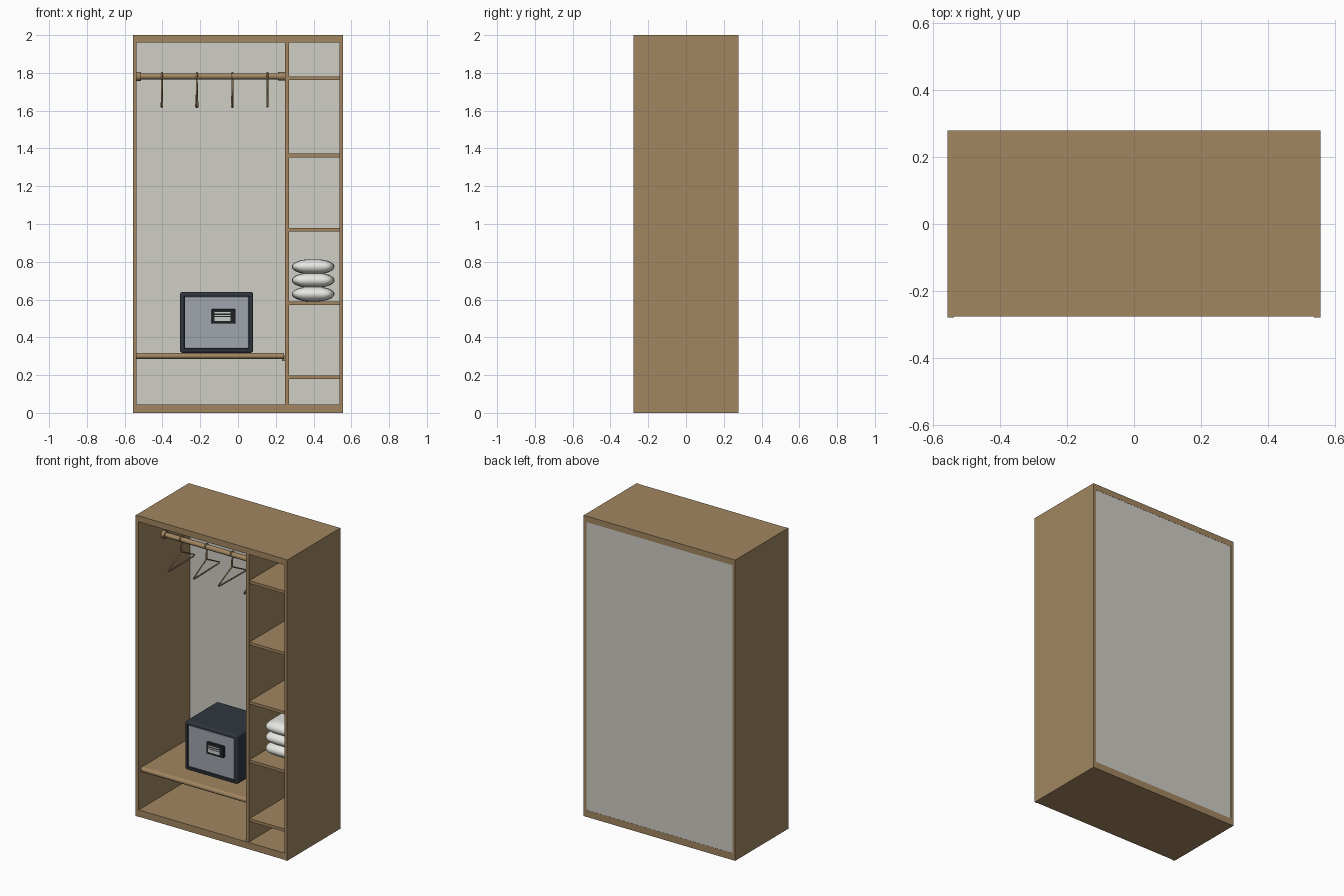
import bpy, bmesh, math
from mathutils import Vector

if "Cube" in bpy.data.objects:
    bpy.data.objects.remove(bpy.data.objects["Cube"])


def mat(name, rgb):
    m = bpy.data.materials.new(name)
    m.diffuse_color = (*rgb, 1)
    m.use_nodes = True
    m.node_tree.nodes["Principled BSDF"].inputs["Base Color"].default_value = m.diffuse_color
    return m


WOOD = mat("oak wood", (0.36, 0.24, 0.12))
BACK = mat("pale grey board", (0.62, 0.61, 0.56))
TOWEL = mat("white towel", (0.80, 0.81, 0.76))
DARK = mat("dark steel", (0.030, 0.037, 0.050))
DOOR = mat("grey steel", (0.35, 0.38, 0.42))
BLACK = mat("black plastic", (0.014, 0.016, 0.019))
LIGHT = mat("display grey", (0.60, 0.61, 0.60))


def finish(bm, name, m, smooth=False):
    bmesh.ops.recalc_face_normals(bm, faces=bm.faces)
    me = bpy.data.meshes.new(name)
    bm.to_mesh(me)
    bm.free()
    me.materials.append(m)
    if smooth:
        me.shade_smooth()
    ob = bpy.data.objects.new(name, me)
    bpy.context.collection.objects.link(ob)
    return ob


def box(name, x, y, z, m, bevel=0, segs=3):
    bm = bmesh.new()
    bmesh.ops.create_cube(bm, size=1)
    for v in bm.verts:
        v.co = [a[0] if c < 0 else a[1] for c, a in zip(v.co, (x, y, z))]
    ob = finish(bm, name, m)
    if bevel:
        b = ob.modifiers.new("bevel", 'BEVEL')
        b.width, b.segments = bevel, segs
    return ob


def rod(name, x0, x1, y, z, r, m):
    bm = bmesh.new()
    bmesh.ops.create_cone(bm, cap_ends=True, segments=24, radius1=r, radius2=r, depth=x1 - x0)
    for v in bm.verts:
        v.co = Vector((v.co.z + (x0 + x1) / 2, v.co.x + y, v.co.y + z))
    ob = finish(bm, name, m)
    for p in ob.data.polygons:
        p.use_smooth = len(p.vertices) == 4
    return ob


# cabinet carcass
for s, n in ((-1, "left"), (1, "right")):
    box(n + "_side", sorted((s * 0.557, s * 0.537)), (-0.279, 0.279), (0, 2), WOOD)
IN = (-0.537, 0.537)
box("top_panel", IN, (-0.276, 0.279), (1.96, 2), WOOD)
box("bottom_panel", IN, (-0.276, 0.279), (0, 0.045), WOOD)
box("back_panel", IN, (0.262, 0.278), (0.045, 1.96), BACK)
box("divider", (0.25, 0.27), (-0.272, 0.262), (0.045, 1.96), WOOD)

# shelves in the narrow bay
for i, z in enumerate((0.18, 0.57, 0.96, 1.353, 1.762)):
    box(f"small_shelf_{i}", (0.27, 0.537), (-0.265, 0.262), (z, z + 0.019), WOOD)

# wide shelf with rounded front edge, and its support rail
prof = [(0.262, 0.285), (0.262, 0.318)]
for i in range(9):
    a = math.pi / 2 + math.pi * i / 8
    prof.append((-0.238 + 0.0165 * math.cos(a), 0.3015 + 0.0165 * math.sin(a)))
bm = bmesh.new()
face = bm.faces.new([bm.verts.new((-0.537, y, z)) for y, z in prof])
ext = bmesh.ops.extrude_face_region(bm, geom=[face])
for g in ext["geom"]:
    if isinstance(g, bmesh.types.BMVert):
        g.co.x = 0.243
finish(bm, "wide_shelf", WOOD)
box("shelf_rail", (0.234, 0.25), (-0.235, 0.262), (0.274, 0.304), WOOD)

# clothes rail with end sockets
RY, RZ = -0.02, 1.782
rod("clothes_rail", -0.537, 0.25, RY, RZ, 0.016, WOOD)
rod("left_socket", -0.537, -0.513, RY, RZ, 0.024, WOOD)
rod("right_socket", 0.212, 0.25, RY, RZ, 0.022, WOOD)


# hangers: a hook over the rail plus a triangular frame, in the y-z plane
def hanger(name, x, turn):
    cu = bpy.data.curves.new(name, 'CURVE')
    cu.dimensions = '3D'
    cu.bevel_depth, cu.bevel_resolution = 0.005, 2
    cu.use_fill_caps = True
    hook = [(0.019 * math.cos(a), 0.019 * math.sin(a))
            for a in (math.radians(200 - 25 * k) for k in range(11))]
    hook += [(0, -0.04), (0, -0.082)]
    frame = [(0, -0.082), (0.14, -0.155), (0.133, -0.162), (-0.133, -0.162), (-0.14, -0.155)]
    for pts, closed in ((hook, False), (frame, True)):
        sp = cu.splines.new('POLY')
        sp.points.add(len(pts) - 1)
        for p, (y, z) in zip(sp.points, pts):
            p.co = (0, y, z, 1)
        sp.use_cyclic_u = closed
    cu.materials.append(WOOD)
    ob = bpy.data.objects.new(name, cu)
    ob.location = (x, RY, RZ)
    ob.rotation_euler.z = math.radians(turn)
    bpy.context.collection.objects.link(ob)


for i, (x, t) in enumerate(((-0.403, 0.5), (-0.218, 1.5), (-0.03, -1), (0.156, 0))):
    hanger(f"hanger_{i}", x, t)

# safe: rounded body with a front opening inset for the door
bm = bmesh.new()
bmesh.ops.create_cube(bm, size=1)
for v in bm.verts:
    v.co = ((-0.307, 0.08)[v.co.x > 0], (-0.12, 0.22)[v.co.y > 0], (0.318, 0.64)[v.co.z > 0])
bmesh.ops.bevel(bm, geom=bm.edges[:], offset=0.012, segments=3, profile=0.5, affect='EDGES')
bm.normal_update()
front = max((f for f in bm.faces if f.normal.y < -0.99), key=lambda f: f.calc_area())
bmesh.ops.inset_region(bm, faces=[front], thickness=0.013)
bmesh.ops.inset_region(bm, faces=[front], thickness=0.002, depth=-0.008)
finish(bm, "safe_body", DARK)
box("safe_door", (-0.281, 0.054), (-0.119, -0.111), (0.343, 0.615), DOOR, 0.006, 2)

# safe keypad and display
box("keypad", (-0.14, -0.013), (-0.135, -0.115), (0.472, 0.55), BLACK, 0.005, 2)
box("display", (-0.125, -0.04), (-0.137, -0.134), (0.487, 0.508), LIGHT)
for i, z in enumerate((0.512, 0.526)):
    box(f"display_line_{i}", (-0.125, -0.04), (-0.137, -0.134), (z, z + 0.007), LIGHT)


# folded towels: soft lens section over a rounded-rectangle outline
def towel(name, z, h):
    bm = bmesh.new()
    N, M = 48, 14
    sgn = lambda c, e: math.copysign(abs(c) ** e, c)
    rings = []
    for j in range(1, M):
        t = -math.pi / 2 + math.pi * j / M
        s = math.cos(t) ** 0.85
        rings.append([bm.verts.new((0.398 + 0.113 * s * sgn(math.cos(a), 0.4),
                                    0.02 + (0.18 - 0.07 * (1 - s)) * sgn(math.sin(a), 0.4),
                                    z + h * math.sin(t)))
                      for a in (2 * math.pi * k / N for k in range(N))])
    for r0, r1 in zip(rings, rings[1:]):
        for k in range(N):
            n = (k + 1) % N
            bm.faces.new((r0[k], r0[n], r1[n], r1[k]))
    bm.faces.new(rings[0])
    bm.faces.new(rings[-1])
    finish(bm, name, TOWEL, True)


for i, z in enumerate((0.629, 0.702, 0.774)):
    towel(f"towel_{i}", z, 0.04)
